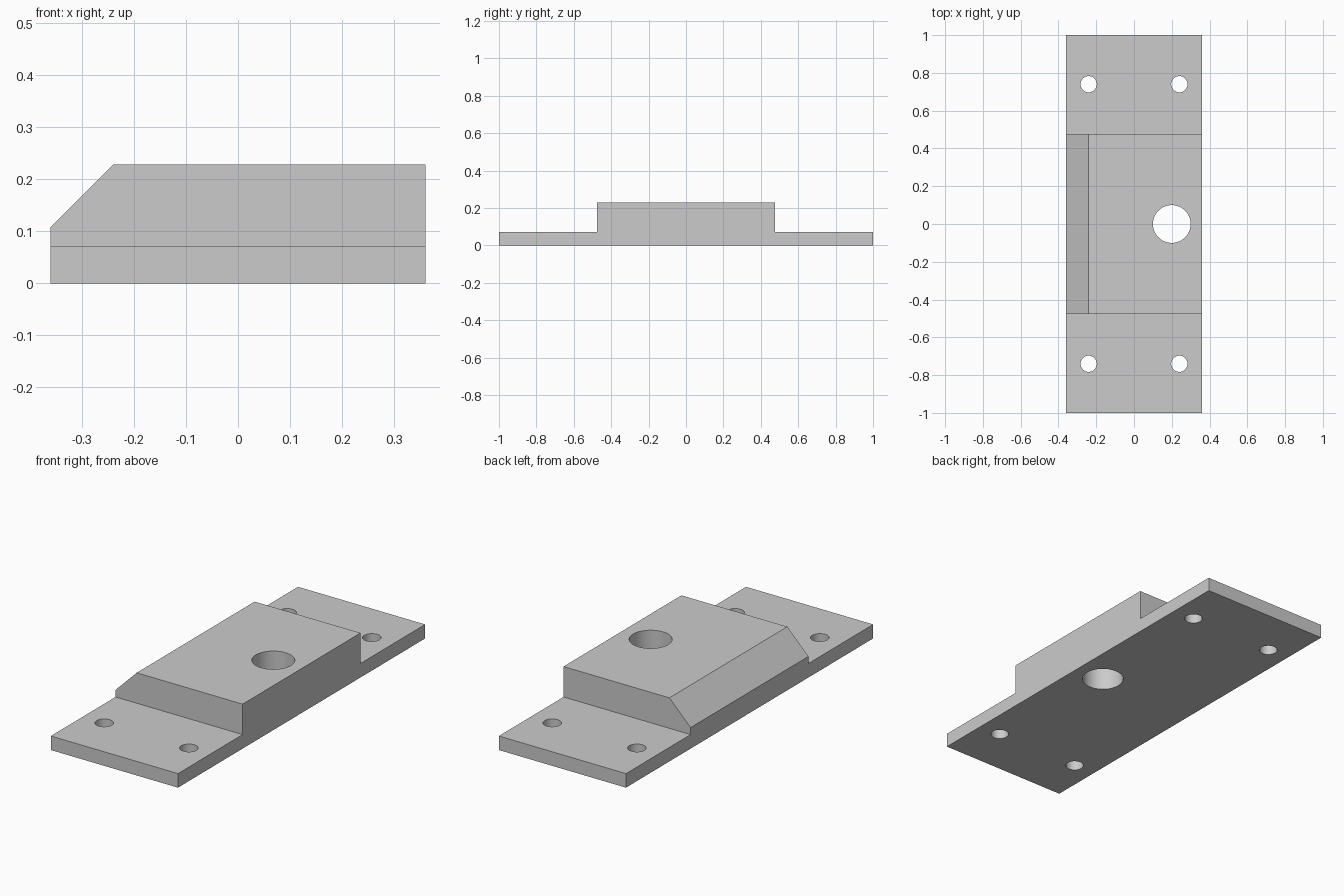
import bpy
import bmesh
from mathutils import Vector

cube = bpy.data.objects.get("Cube")
if cube:
    bpy.data.objects.remove(cube, do_unlink=True)

HALF_WIDTH, HALF_LENGTH, BLOCK_HALF = 0.36, 1.0, 0.477
FLANGE_TOP, BLOCK_TOP, CHAMFER = 0.072, 0.228, 0.12

grey = bpy.data.materials.new("plain grey")
grey.use_nodes = True
colour = (0.6, 0.6, 0.6, 1)
grey.diffuse_color = colour
grey.node_tree.nodes["Principled BSDF"].inputs["Base Color"].default_value = colour


def add_object(name, bm):
    bmesh.ops.recalc_face_normals(bm, faces=bm.faces)
    mesh = bpy.data.meshes.new(name)
    bm.to_mesh(mesh)
    bm.free()
    mesh.materials.append(grey)
    obj = bpy.data.objects.new(name, mesh)
    bpy.context.collection.objects.link(obj)
    return obj


# Stepped side profile, extruded across the width
half = [(HALF_LENGTH, 0), (HALF_LENGTH, FLANGE_TOP),
        (BLOCK_HALF, FLANGE_TOP), (BLOCK_HALF, BLOCK_TOP)]
profile = half + [(-y, z) for y, z in reversed(half)]
bm = bmesh.new()
side = bm.faces.new([bm.verts.new((-HALF_WIDTH, y, z)) for y, z in profile])
extruded = bmesh.ops.extrude_face_region(bm, geom=[side])["geom"]
bmesh.ops.translate(bm, vec=(2 * HALF_WIDTH, 0, 0),
                    verts=[v for v in extruded if isinstance(v, bmesh.types.BMVert)])
bmesh.ops.recalc_face_normals(bm, faces=bm.faces)

# Chamfer along the upper right edge of the raised block
cut = bmesh.ops.bisect_plane(bm, geom=bm.verts[:] + bm.edges[:] + bm.faces[:],
                             plane_co=(-HALF_WIDTH, 0, BLOCK_TOP - CHAMFER),
                             plane_no=Vector((-1, 0, 1)), clear_outer=True)
rim = [e for e in cut["geom_cut"] if isinstance(e, bmesh.types.BMEdge)]
bmesh.ops.holes_fill(bm, edges=rim)
plate = add_object("mounting_plate", bm)

# Round holes: one large bore and four screw holes
holes = [("bore_cutter", 0.2, 0, 0.1)]
holes += [("screw_hole_cutter", x, y, 0.043) for x in (-0.24, 0.24) for y in (-0.74, 0.74)]
cutters = []
for name, x, y, radius in holes:
    bm = bmesh.new()
    bmesh.ops.create_cone(bm, cap_ends=True, segments=64, radius1=radius,
                          radius2=radius, depth=1)
    bmesh.ops.translate(bm, vec=(x, y, 0), verts=bm.verts)
    cutter = add_object(name, bm)
    cutter.hide_render = True
    cutters.append(cutter)
    drill = plate.modifiers.new(name, 'BOOLEAN')
    drill.operation = 'DIFFERENCE'
    drill.solver = 'EXACT'
    drill.object = cutter

# Apply the drilling and remove the cutters
bpy.ops.object.select_all(action='DESELECT')
plate.select_set(True)
bpy.context.view_layer.objects.active = plate
for modifier in list(plate.modifiers):
    bpy.ops.object.modifier_apply(modifier=modifier.name)
for cutter in cutters:
    bpy.data.objects.remove(cutter, do_unlink=True)
bpy.ops.object.shade_smooth_by_angle(angle=0.5)
